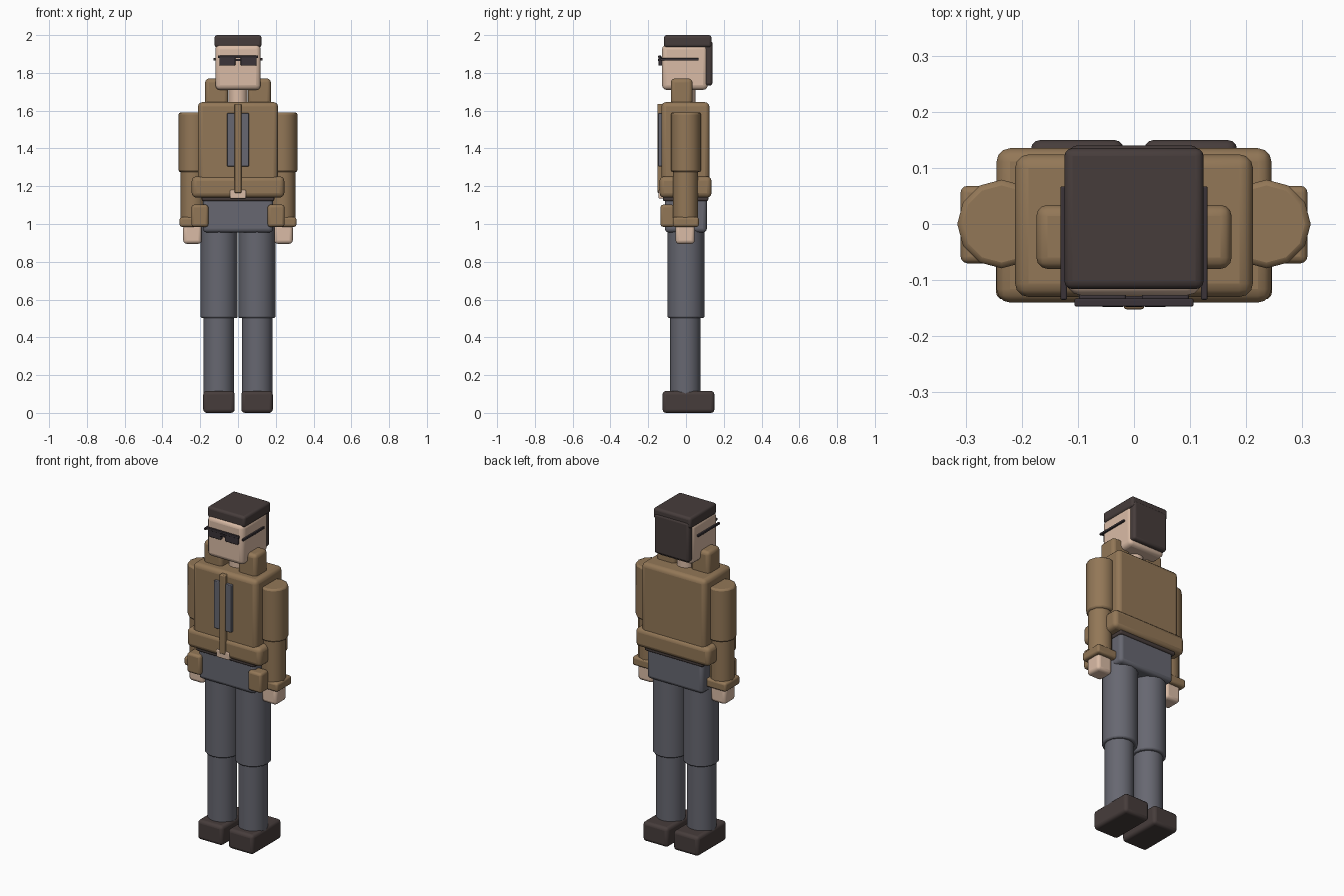
import bpy, math


def mat(name, rgb):
    m = bpy.data.materials.new(name)
    m.diffuse_color = (*rgb, 1)
    return m


TAN = mat("tan_leather", (0.29, 0.185, 0.095))
DENIM = mat("grey_denim", (0.135, 0.137, 0.165))
DARK = mat("dark_brown", (0.062, 0.046, 0.044))
SKIN = mat("skin", (0.70, 0.50, 0.38))
LENS = mat("dark_lens", (0.043, 0.034, 0.040))


def finish(ob, name, m, bevel, segs=3):
    ob.name = name
    ob.data.materials.append(m)
    if bevel:
        b = ob.modifiers.new("soft_edges", 'BEVEL')
        b.width, b.segments, b.limit_method = bevel, segs, 'ANGLE'
        b.angle_limit = math.radians(40)
    bpy.ops.object.shade_smooth_by_angle(angle=math.radians(35))
    return ob


def box(name, x, y, z, m, bevel=0.015):
    """Rounded box from (min, max) ranges."""
    bpy.ops.mesh.primitive_cube_add(size=1, location=[sum(r) / 2 for r in (x, y, z)])
    ob = bpy.context.object
    ob.scale = [r[1] - r[0] for r in (x, y, z)]
    bpy.ops.object.transform_apply(location=False, rotation=False, scale=True)
    return finish(ob, name, m, bevel)


def tube(name, x, y, r, z, m, sides=16, bevel=0.008):
    bpy.ops.mesh.primitive_cylinder_add(vertices=sides, radius=r, depth=z[1] - z[0],
                                        location=(x, y, sum(z) / 2))
    return finish(bpy.context.object, name, m, bevel, 2)


def pair(name, x, y, z, m, bevel=0.015):
    """Box on the +x side and its mirror image."""
    box(name + "_left", x, y, z, m, bevel)
    box(name + "_right", (-x[1], -x[0]), y, z, m, bevel)


# head, hair and neck
box("head", (-0.12, 0.12), (-0.127, 0.115), (1.71, 1.95), SKIN, 0.025)
box("hair_top", (-0.124, 0.124), (-0.116, 0.135), (1.935, 2.0), DARK, 0.014)
box("hair_back", (-0.115, 0.115), (0.097, 0.14), (1.733, 1.97), DARK, 0.014)
tube("neck", 0, 0, 0.05, (1.6, 1.73), SKIN)

# sunglasses
pair("lens", (0.014, 0.098), (-0.145, -0.125), (1.838, 1.888), LENS, 0.005)
box("glasses_brow_bar", (-0.106, 0.106), (-0.147, -0.133), (1.878, 1.892), LENS, 0.003)
box("glasses_bridge", (-0.016, 0.016), (-0.148, -0.128), (1.862, 1.874), LENS, 0.002)
pair("glasses_temple", (0.119, 0.131), (-0.135, 0.067), (1.865, 1.878), LENS, 0.003)

# jacket
box("jacket_body", (-0.212, 0.212), (-0.13, 0.124), (1.18, 1.645), TAN, 0.024)
box("jacket_hem", (-0.245, 0.245), (-0.14, 0.135), (1.14, 1.252), TAN, 0.024)
pair("collar", (0.052, 0.174), (-0.08, 0.034), (1.58, 1.77), TAN, 0.02)
pair("chest_panel", (0.018, 0.058), (-0.148, -0.12), (1.305, 1.587), DENIM, 0.004)
box("zip_strip", (-0.018, 0.018), (-0.152, -0.12), (1.165, 1.635), TAN, 0.005)
pair("hip_pocket", (0.157, 0.246), (-0.135, -0.06), (0.985, 1.102), TAN, 0.014)

# belt and hips
box("buckle", (-0.042, 0.042), (-0.146, -0.10), (1.135, 1.18), SKIN, 0.005)
box("belt", (-0.192, 0.192), (-0.122, 0.118), (1.122, 1.17), DARK, 0.008)
box("hips", (-0.185, 0.185), (-0.112, 0.11), (0.955, 1.15), DENIM, 0.02)

# arms and legs
for side, s in (("left", 1), ("right", -1)):
    tube("upper_arm_" + side, s * 0.236, 0, 0.079, (1.275, 1.59), TAN, 12, 0.01)
    tube("forearm_" + side, s * 0.238, -0.003, 0.067, (1.0, 1.3), TAN, 12)
    tube("thigh_" + side, s * 0.1, 0, 0.098, (0.502, 1.0), DENIM)
    tube("shin_" + side, s * 0.102, -0.003, 0.081, (0.08, 0.53), DENIM)
pair("cuff", (0.158, 0.309), (-0.07, 0.068), (0.985, 1.037), TAN, 0.012)
pair("hand", (0.192, 0.29), (-0.055, 0.046), (0.895, 1.0), SKIN, 0.018)
pair("shoe", (0.018, 0.184), (-0.124, 0.15), (0.0, 0.116), DARK, 0.018)
